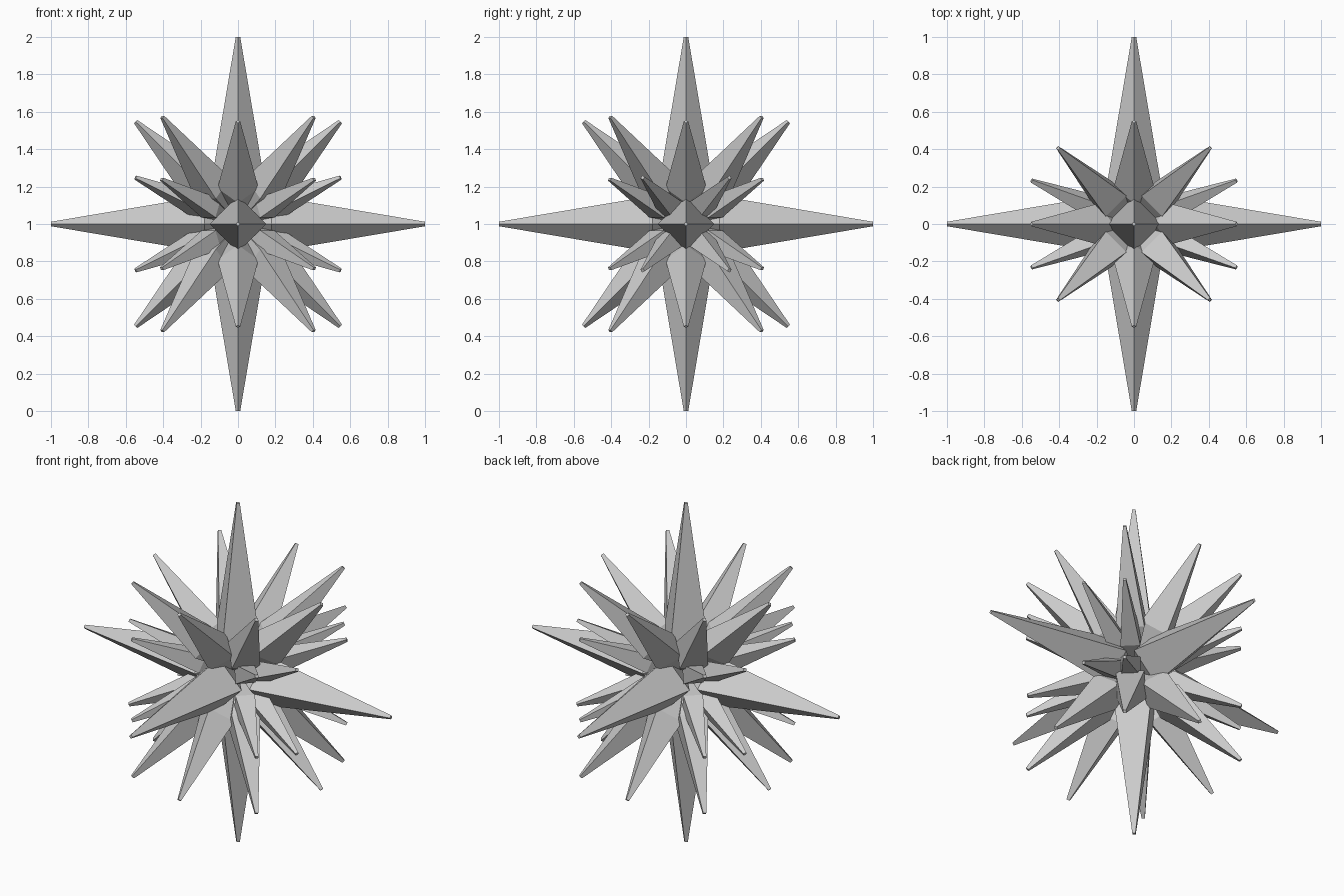
import bpy, bmesh
from math import cos, sin, pi
from mathutils import Vector

if "Cube" in bpy.data.objects:
    bpy.data.objects.remove(bpy.data.objects["Cube"])

CENTRE = Vector((0, 0, 1))
UP = Vector((0, 0, 1))


def spike_mesh(bm, direction, length, radius, ring, tip=0.012):
    """Four-sided spike: point at the centre, widest at ring, blunt square tip."""
    d = Vector(direction).normalized()
    # horizontal and vertical spikes are mirrored from the upper half
    flip = d.z < -1e-6
    up_d = Vector((d.x, d.y, abs(d.z)))
    q = UP.rotation_difference(up_d)

    def place(x, y, z):
        p = q @ Vector((x, y, z))
        if flip:
            p.z = -p.z
        return bm.verts.new(p + CENTRE)

    def square(r, z):
        return [place(r * cos(i * pi / 2), r * sin(i * pi / 2), z) for i in range(4)]

    root, wide, end = place(0, 0, 0), square(radius, ring), square(tip, length)
    bm.faces.new(end)
    for i in range(4):
        j = (i + 1) % 4
        bm.faces.new((root, wide[j], wide[i]))
        bm.faces.new((wide[i], wide[j], end[j], end[i]))


def spike_set(name, directions, length, radius, ring):
    bm = bmesh.new()
    for d in directions:
        spike_mesh(bm, d, length, radius, ring)
    bmesh.ops.recalc_face_normals(bm, faces=bm.faces)
    mesh = bpy.data.meshes.new(name)
    bm.to_mesh(mesh)
    bm.free()
    bpy.context.collection.objects.link(bpy.data.objects.new(name, mesh))


def signs(x, y, z):
    """All distinct mirror images of a direction."""
    return sorted({(sx * x, sy * y, sz * z)
                   for sx in (1, -1) for sy in (1, -1) for sz in (1, -1)})


# six long spikes on the axes
spike_set("axis_spikes", signs(1, 0, 0) + signs(0, 1, 0) + signs(0, 0, 1), 1.0, 0.15, 0.18)
# eight spikes at 45 degrees above and below the side axes
spike_set("slanted_spikes", signs(1, 0, 1) + signs(0, 1, 1), 0.775, 0.11, 0.27)
# eight steep diagonal spikes
spike_set("diagonal_spikes", signs(0.5, 0.5, 0.707), 0.81, 0.11, 0.27)
# short, shallow diagonal spikes
spike_set("short_diagonal_spikes", signs(0.653, 0.653, 0.383), 0.625, 0.075, 0.22)
# short spikes clustered about the side axis
spike_set("short_side_spikes", signs(0.85, 0.36, 0.385), 0.645, 0.075, 0.22)
